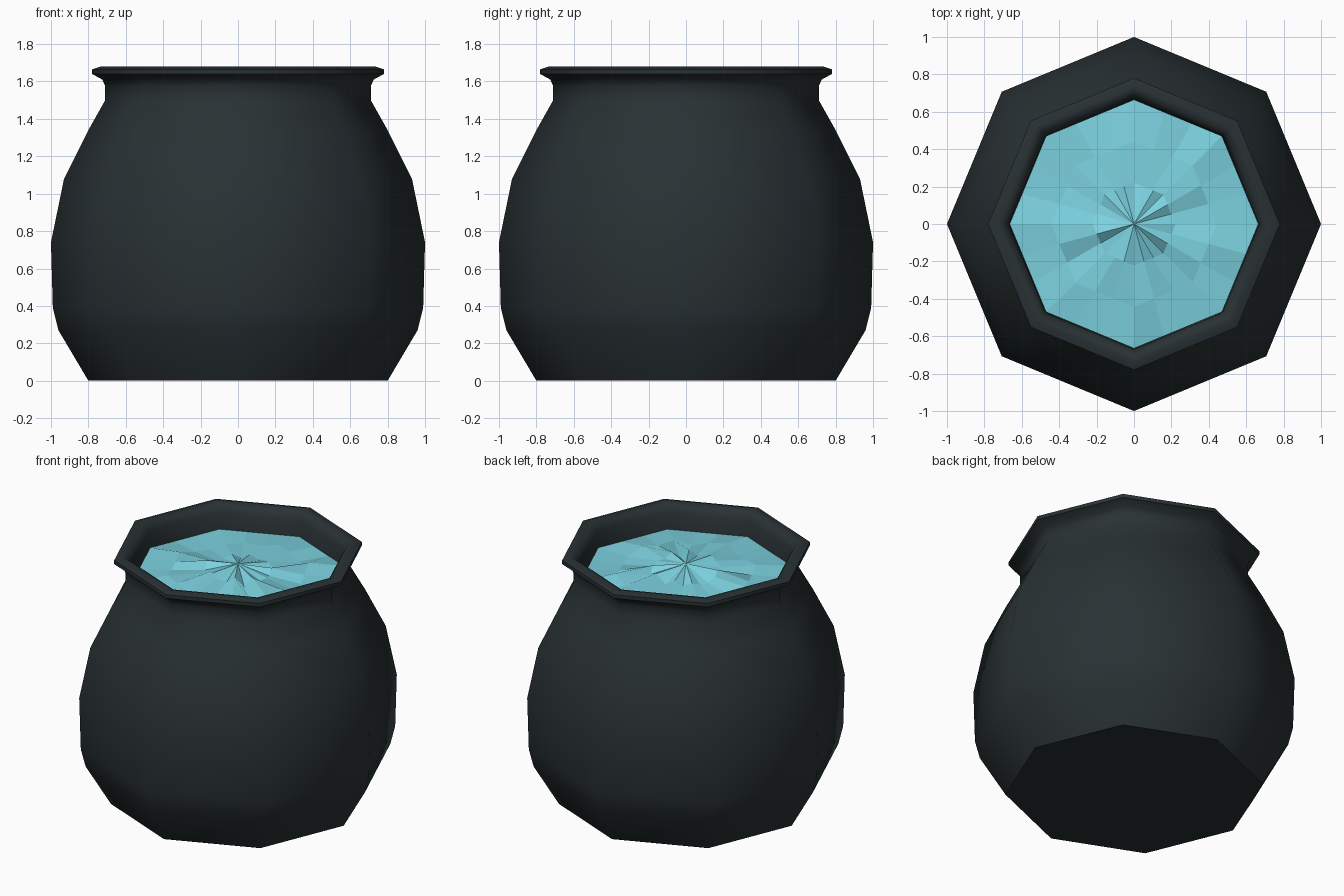
import bpy, bmesh, random
from math import sin, cos, pi, radians

if "Cube" in bpy.data.objects:
    bpy.data.objects.remove(bpy.data.objects["Cube"])

random.seed(7)


def material(name, rgb):
    m = bpy.data.materials.new(name)
    m.diffuse_color = (*rgb, 1)
    m.use_nodes = True
    m.node_tree.nodes["Principled BSDF"].inputs["Base Color"].default_value = m.diffuse_color
    return m


def lathe(bm, profile, sides):
    """Revolve (radius, z) points into rings joined by quads."""
    rings = [[bm.verts.new((r * cos(2 * pi * i / sides), r * sin(2 * pi * i / sides), z))
              for i in range(sides)] for r, z in profile]
    for a, b in zip(rings, rings[1:]):
        for i in range(sides):
            j = (i + 1) % sides
            bm.faces.new((a[i], a[j], b[j], b[i]))
    return rings


def finish(bm, name, mat):
    bmesh.ops.recalc_face_normals(bm, faces=bm.faces)
    me = bpy.data.meshes.new(name)
    bm.to_mesh(me)
    bm.free()
    me.materials.append(mat)
    ob = bpy.data.objects.new(name, me)
    bpy.context.collection.objects.link(ob)
    return ob


# Pot: eight-sided body, neck, rolled rim and inner wall
profile = [(0.80, 0), (0.96, 0.27), (0.99, 0.39), (1.0, 0.74), (0.93, 1.08),
           (0.80, 1.34), (0.71, 1.50), (0.71, 1.575), (0.725, 1.61), (0.78, 1.64),
           (0.78, 1.665), (0.735, 1.68), (0.70, 1.67), (0.67, 1.62), (0.665, 1.42)]
bm = bmesh.new()
rings = lathe(bm, profile, 8)
bm.faces.new(rings[0][::-1])
bm.faces.new(rings[-1])
pot = finish(bm, "pot", material("dark_iron", (0.022, 0.031, 0.034)))
bpy.context.view_layer.objects.active = pot
pot.select_set(True)
bpy.ops.object.shade_smooth_by_angle(angle=radians(50))
pot.select_set(False)

# Liquid: choppy octagonal surface, 24 wedges in three rings rising to the middle
bm = bmesh.new()
centre = bm.verts.new((0, 0, 1.58))
inner = None
for radius, z, chop in ((0.222, 1.55, 0.03), (0.443, 1.53, 0.03), (0.665, 1.51, 0.0)):
    ring = []
    for i in range(24):
        a = 2 * pi * i / 24
        local = a % (pi / 4) - pi / 8
        r = radius * cos(pi / 8) / cos(local)
        ring.append(bm.verts.new((r * cos(a), r * sin(a), z + random.uniform(-chop, chop))))
    for i in range(24):
        j = (i + 1) % 24
        if inner:
            bm.faces.new((inner[i], ring[i], ring[j], inner[j]))
        else:
            bm.faces.new((centre, ring[i], ring[j]))
    inner = ring
finish(bm, "liquid", material("blue_liquid", (0.20, 0.64, 0.74)))
bm = None
for ob in bpy.data.objects:
    if ob.name == "liquid" and ob.data.polygons[0].normal.z < 0:
        ob.data.flip_normals()
